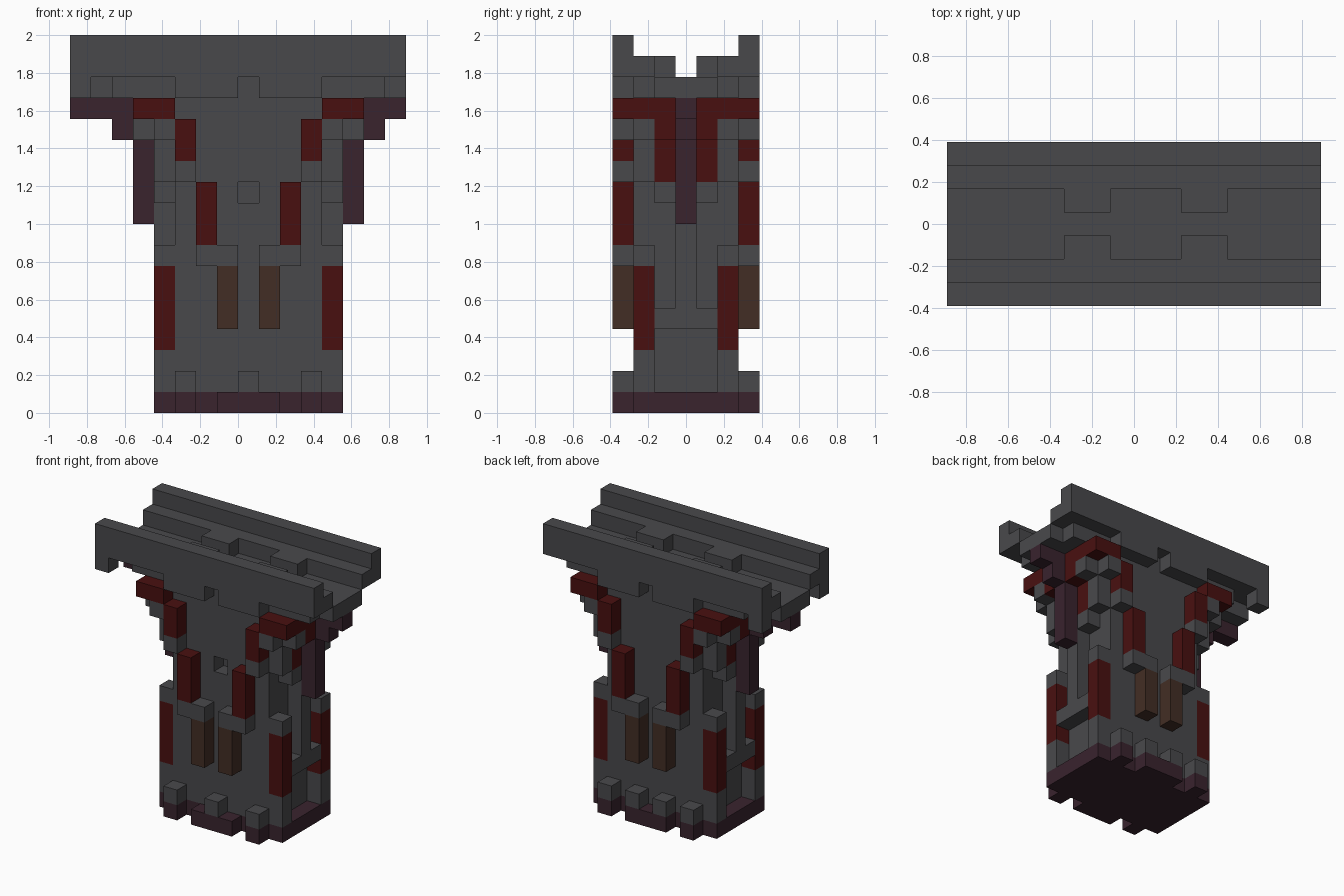
import bpy
import bmesh
from mathutils import Vector

cube = bpy.data.objects.get("Cube")
if cube:
    bpy.data.objects.remove(cube, do_unlink=True)

UNIT = 1 / 9  # edge length of one building block


def material(name, rgb):
    mat = bpy.data.materials.new(name)
    mat.use_nodes = True
    color = (*rgb, 1)
    mat.diffuse_color = color
    mat.node_tree.nodes["Principled BSDF"].inputs["Base Color"].default_value = color
    return mat


STONE = material("dark stone", (0.066, 0.066, 0.071))
RED = material("deep red", (0.066, 0.005, 0.005))
PLUM = material("dark plum", (0.041, 0.017, 0.027))
BROWN = material("dark brown", (0.055, 0.027, 0.018))

owner = {}   # block position -> part name
parts = {}   # part name -> material


def span(r):
    return range(r[0], r[1] + 1) if isinstance(r, tuple) else (r,)


def part(name, mat, *boxes, sides=(-1, 1)):
    """Fill boxes of blocks, mirrored left/right and onto the given y sides."""
    parts[name] = mat
    for xs, ys, zs in boxes:
        for x in span(xs):
            for y in span(ys):
                for z in span(zs):
                    for px in (x, -x):
                        for s in sides:
                            if -8 <= px <= 7:
                                owner[px, s * y, z] = name


# Base and feet
part("base", PLUM, ((0, 4), (0, 2), 0), ((0, 1), 3, 0), (3, 3, 0))
part("front_feet", STONE, (0, 3, 1), (3, 3, 1), sides=(-1,))
part("back_feet", STONE, (1, 3, 1), (3, 3, 1), sides=(1,))

# Central body with a small socket in the front
part("body", STONE, ((0, 3), (0, 2), (1, 14)))
del owner[0, -2, 10]

# Corner posts and side ribs
part("corner_posts", STONE, (4, 2, (1, 7)))
part("corner_panels", RED, (4, 2, (3, 6)))
part("side_ledges", STONE, (4, (0, 1), 4))
part("side_ribs", STONE, (4, 0, (5, 14)), (4, 1, 10))

# Stepped ornaments on the front and back
part("hanging_bars", BROWN, (1, 3, (4, 6)))
part("bar_caps", STONE, ((1, 2), 3, 7))
part("lower_red_bars", RED, (2, 3, (8, 10)))
part("bar_brackets", STONE, (3, 3, 11))
part("upper_red_bars", RED, (3, 3, (12, 13)))

# Flaring corbels under the top
part("corbels", STONE, (4, 2, (11, 12)), ((4, 5), 2, 13), (4, 3, 13))
part("side_red_bars", RED, (4, 1, (11, 12)), ((4, 5), 1, 13))
part("red_collar", RED, ((4, 5), (1, 3), 14))
part("side_buttresses", PLUM, (5, 0, (9, 14)), (6, 0, (13, 14)), ((7, 8), 0, 14))

# Channelled top
part("top_floor", STONE, ((0, 8), (0, 1), 15), ((0, 6), 2, 15))
part("inner_rails", STONE, ((0, 8), 2, 16), ((2, 3), 1, 16))
part("outer_beams", STONE, ((0, 8), 3, (16, 17)), ((1, 3), 3, 15), (8, 3, 15))


def build(name, mat):
    """Make one mesh from the exposed block faces of a part."""
    bm = bmesh.new()
    for cell in [c for c, n in owner.items() if n == name]:
        low = Vector((cell[0], cell[1] - 0.5, cell[2]))
        for axis in range(3):
            u, v = [Vector([float(i == (axis + k) % 3) for i in range(3)]) for k in (1, 2)]
            for step in (-1, 1):
                near = list(cell)
                near[axis] += step
                if tuple(near) in owner:
                    continue
                start = low.copy()
                if step > 0:
                    start[axis] += 1
                ring = [start, start + u, start + u + v, start + v]
                if step < 0:
                    ring.reverse()
                bm.faces.new([bm.verts.new(p * UNIT) for p in ring])
    bmesh.ops.remove_doubles(bm, verts=bm.verts, dist=UNIT / 100)
    mesh = bpy.data.meshes.new(name)
    bm.to_mesh(mesh)
    bm.free()
    mesh.materials.append(mat)
    bpy.context.collection.objects.link(bpy.data.objects.new(name, mesh))


for part_name, part_mat in parts.items():
    build(part_name, part_mat)
